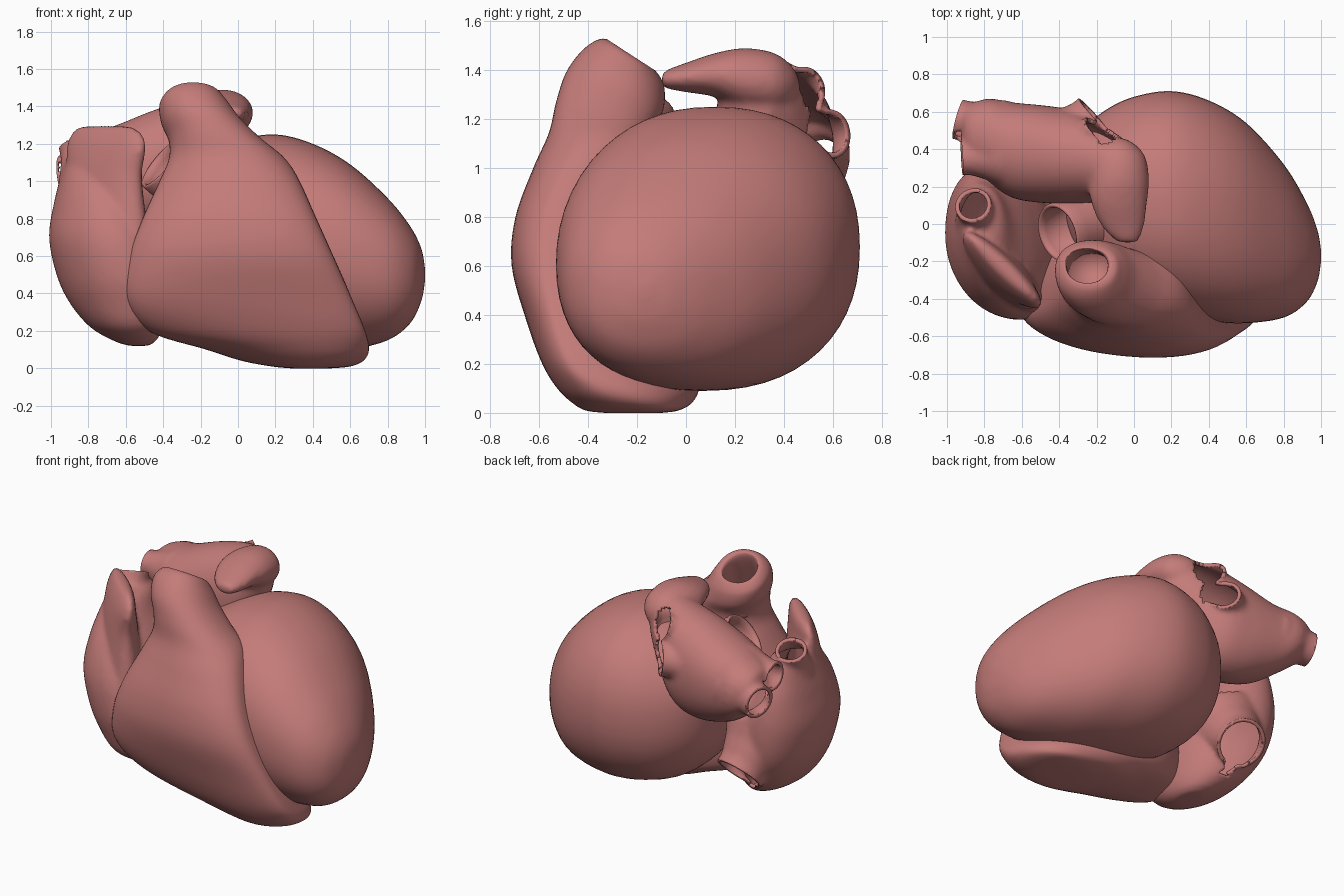
import bpy, bmesh, math
from mathutils import Vector

FLESH = bpy.data.materials.new("flesh")
FLESH.diffuse_color = (0.55, 0.2, 0.19, 1)
SEG = 56


def skin(name, rings):
    """Bridge closed rings of points, closing both ends with a fan."""
    bm = bmesh.new()
    vr = [[bm.verts.new(p) for p in ring] for ring in rings]
    n = len(vr[0])
    for a, b in zip(vr, vr[1:]):
        for i in range(n):
            j = (i + 1) % n
            bm.faces.new((a[i], a[j], b[j], b[i]))
    for ring in (vr[0], vr[-1]):
        mid = bm.verts.new(sum((v.co for v in ring), Vector()) / n)
        for i in range(n):
            bm.faces.new((ring[i], ring[(i + 1) % n], mid))
    bmesh.ops.recalc_face_normals(bm, faces=bm.faces[:])
    for f in bm.faces:
        f.smooth = True
    me = bpy.data.meshes.new(name)
    bm.to_mesh(me)
    bm.free()
    me.materials.append(FLESH)
    ob = bpy.data.objects.new(name, me)
    bpy.context.collection.objects.link(ob)
    return ob


def smooth_rows(rows, steps=6):
    """Catmull-Rom interpolation between section rows."""
    out = []
    for k in range(len(rows) - 1):
        q = [rows[max(k - 1, 0)], rows[k], rows[k + 1], rows[min(k + 2, len(rows) - 1)]]
        for s in range(steps):
            t = s / steps
            out.append([0.5 * (2 * b + (c - a) * t + (2 * a - 5 * b + 4 * c - d) * t * t
                               + (3 * b - a - 3 * c + d) * t ** 3) for a, b, c, d in zip(*q)])
    return out + [list(rows[-1])]


def loft(name, axis, rows, square=2.0):
    """Row: position, a min/max, b min/max, then optional b at both a-ends and tilt."""
    full = [tuple(r) if len(r) == 8 else tuple(r) + ((r[3] + r[4]) / 2,) * 2 + (0,) for r in rows]
    rings = []
    for t, a0, a1, b0, b1, bl, br, tilt in smooth_rows(full):
        ring = []
        for i in range(SEG):
            w = 2 * math.pi * i / SEG
            c, s = (math.copysign(abs(v) ** (2 / square), v) for v in (math.cos(w), math.sin(w)))
            a = (a0 + a1) / 2 + (a1 - a0) / 2 * c
            chord = bl + (br - bl) * (c + 1) / 2
            mid = (bl + br) / 2
            b = chord + s * ((b1 - mid) if s > 0 else (mid - b0))
            h = t + tilt * ((b0 + b1) / 2 - b)
            ring.append({'x': (h, a, b), 'y': (a, h, b), 'z': (a, b, h)}[axis])
        rings.append(ring)
    return skin(name, rings)


def vessel(name, p0, p1, r0, r1, bore=None):
    """Vessel stump; solid unless a bore depth is given."""
    p0, p1 = Vector(p0), Vector(p1)
    d = p1 - p0
    rot = d.to_track_quat('Z', 'Y')
    prof = [(0, r0), (0.4, r0 + (r1 - r0) * 0.6), (0.8, r1), (0.97, r1 * 0.99)]
    if bore:
        prof += [(1, r1 * 0.94), (0.98, r1 * 0.86), (0.9, r1 * 0.82), (1 - bore, r1 * 0.78)]
    else:
        prof.append((1.15, r1))
    rings = [[p0 + d * t + rot @ Vector((r * math.cos(2 * math.pi * i / 40),
                                         r * math.sin(2 * math.pi * i / 40), 0))
              for i in range(40)] for t, r in prof]
    return skin(name, rings)


def chamber(parts, veins, voxel=0.018, rounds=4, wall=0.022):
    """Blend parts and vein stumps into one skin, slice the veins open, give it a wall."""
    parts = parts + [vessel("vein", *v) for v in veins]
    bpy.ops.object.select_all(action='DESELECT')
    for p in parts:
        p.select_set(True)
    ob = bpy.context.view_layer.objects.active = parts[0]
    bpy.ops.object.join()
    m = ob.modifiers.new("blend", 'REMESH')
    m.mode, m.voxel_size, m.use_smooth_shade = 'VOXEL', voxel, True
    s = ob.modifiers.new("soften", 'SMOOTH')
    s.factor, s.iterations = 0.5, rounds
    for mod in ("blend", "soften"):
        bpy.ops.object.modifier_apply(modifier=mod)
    bm = bmesh.new()
    bm.from_mesh(ob.data)
    for p0, p1, r0, r1 in veins:
        p1 = Vector(p1)
        n = (p1 - Vector(p0)).normalized()
        near = [f for f in bm.faces if -0.05 < (f.calc_center_median() - p1).dot(n)
                and (f.calc_center_median() - p1).length < r1 * 1.35]
        geom = set(near)
        for f in near:
            geom.update(f.verts)
            geom.update(f.edges)
        bmesh.ops.bisect_plane(bm, geom=list(geom), plane_co=p1, plane_no=n, clear_outer=True)
    bm.to_mesh(ob.data)
    bm.free()
    w = ob.modifiers.new("wall", 'SOLIDIFY')
    w.thickness, w.offset = wall, -1


# left ventricle: large egg along x
loft("left_ventricle", 'x', [
    (-0.39, 0.08, 0.22, 0.60, 0.80), (-0.36, -0.05, 0.37, 0.45, 0.94),
    (-0.28, -0.23, 0.50, 0.31, 1.06), (-0.15, -0.35, 0.61, 0.20, 1.15),
    (0.0, -0.42, 0.68, 0.14, 1.22), (0.2, -0.48, 0.71, 0.10, 1.25),
    (0.4, -0.52, 0.66, 0.09, 1.20), (0.6, -0.53, 0.54, 0.10, 1.09),
    (0.8, -0.50, 0.32, 0.15, 0.91), (0.92, -0.42, 0.12, 0.24, 0.76),
    (0.98, -0.31, -0.03, 0.36, 0.64), (1.0, -0.2, -0.14, 0.47, 0.53)], 2.2)

# right ventricle wrapped over the front, rising into the outflow trunk
loft("right_ventricle", 'z', [
    (0.0, 0.28, 0.5, -0.33, -0.10, -0.2, -0.2, 0),
    (0.01, 0.18, 0.6, -0.41, -0.03, -0.2, -0.2, 0),
    (0.04, 0.02, 0.67, -0.46, 0.02, -0.18, -0.25, 0),
    (0.1, -0.17, 0.7, -0.52, 0.05, -0.25, -0.34, 0),
    (0.2, -0.48, 0.68, -0.58, 0.05, -0.36, -0.45, 0),
    (0.37, -0.60, 0.61, -0.645, 0.05, -0.45, -0.52, 0),
    (0.6, -0.58, 0.51, -0.705, 0.0, -0.47, -0.56, 0),
    (0.8, -0.51, 0.42, -0.69, -0.05, -0.45, -0.54, 0),
    (1.0, -0.42, 0.33, -0.62, -0.10, -0.38, -0.45, 0),
    (1.12, -0.37, 0.25, -0.56, -0.12, -0.33, -0.36, 0.1),
    (1.22, -0.37, 0.13, -0.53, -0.12, -0.3, -0.3, 0.25),
    (1.32, -0.41, 0.02, -0.49, -0.09, -0.27, -0.27, 0.35),
    (1.41, -0.42, -0.05, -0.42, -0.09, -0.24, -0.24, 0.45),
    (1.46, -0.38, -0.10, -0.34, -0.12, -0.22, -0.22, 0.62),
    (1.43, -0.36, -0.14, -0.32, -0.14, -0.22, -0.22, 0.65),
    (1.2, -0.35, -0.10, -0.41, -0.16, -0.28, -0.28, 0.5)], 2.15)

# right atrium: body, front ear and two body veins
body = loft("right_atrium", 'z', [
    (0.12, -0.58, -0.48, -0.2, -0.02, -0.1, -0.12, 0),
    (0.145, -0.66, -0.44, -0.3, 0.06, -0.1, -0.15, 0),
    (0.22, -0.79, -0.40, -0.42, 0.16, -0.1, -0.2, 0),
    (0.35, -0.90, -0.38, -0.47, 0.25, -0.07, -0.22, 0),
    (0.5, -0.97, -0.38, -0.50, 0.30, -0.05, -0.22, 0),
    (0.7, -1.01, -0.42, -0.49, 0.31, -0.05, -0.2, 0),
    (0.88, -0.985, -0.52, -0.42, 0.28, -0.03, -0.17, 0),
    (1.02, -0.95, -0.63, -0.31, 0.23, 0, -0.1, 0),
    (1.12, -0.92, -0.70, -0.18, 0.2, 0.02, 0, 0),
    (1.15, -0.88, -0.76, -0.06, 0.14, 0.04, 0.04, 0)], 2.1)
ear = loft("right_atrium_ear", 'z', [
    (-0.6, -0.05, 0.2, -0.10, 0.10), (-0.45, -0.15, 0.28, -0.13, 0.10),
    (-0.2, -0.28, 0.25, -0.14, 0.10), (0.05, -0.30, 0.22, -0.12, 0.08),
    (0.2, -0.32, 0.25, -0.09, 0.06), (0.28, -0.30, 0.22, -0.06, 0.05),
    (0.325, -0.24, 0.14, -0.03, 0.025)])
ear.location = (-0.67, -0.26, 0.97)
ear.rotation_euler = (0, 0, math.radians(-44))
chamber([body, ear], [((-0.80, -0.03, 0.90), (-0.86, 0.10, 1.19), 0.19, 0.10),
                      ((-0.65, 0.10, 0.56), (-0.61, 0.30, 0.36), 0.26, 0.16)])

# left atrium: body, forward ear and four lung veins
body = loft("left_atrium", 'x', [
    (-0.92, 0.42, 0.56, 1.02, 1.15), (-0.89, 0.33, 0.63, 0.95, 1.21),
    (-0.78, 0.23, 0.67, 0.86, 1.26), (-0.65, 0.14, 0.65, 0.78, 1.30),
    (-0.45, 0.11, 0.63, 0.73, 1.38), (-0.28, 0.11, 0.60, 0.76, 1.43),
    (-0.15, 0.12, 0.52, 0.88, 1.46), (-0.04, 0.16, 0.44, 1.08, 1.45),
    (0.02, 0.24, 0.36, 1.2, 1.38)], 2.15)
ear = loft("left_atrium_ear", 'y', [
    (-0.10, -0.06, 0.0, 1.34, 1.38), (-0.08, -0.11, 0.03, 1.325, 1.40),
    (0.0, -0.18, 0.055, 1.31, 1.43), (0.12, -0.23, 0.07, 1.29, 1.47),
    (0.24, -0.24, 0.08, 1.24, 1.49), (0.36, -0.22, 0.06, 1.23, 1.47),
    (0.43, -0.18, 0.0, 1.26, 1.42), (0.46, -0.13, -0.06, 1.31, 1.37)])
chamber([body, ear], [((-0.72, 0.50, 1.06), (-0.94, 0.56, 1.03), 0.17, 0.11),
                      ((-0.72, 0.36, 1.12), (-0.92, 0.35, 1.13), 0.16, 0.09),
                      ((-0.34, 0.38, 1.27), (-0.21, 0.51, 1.34), 0.14, 0.08),
                      ((-0.38, 0.46, 1.12), (-0.23, 0.60, 1.14), 0.17, 0.10)])

# aortic root rising from the left ventricle
vessel("aortic_root", (-0.12, 0.05, 0.86), (-0.41, -0.05, 1.10), 0.22, 0.165, 0.5)
